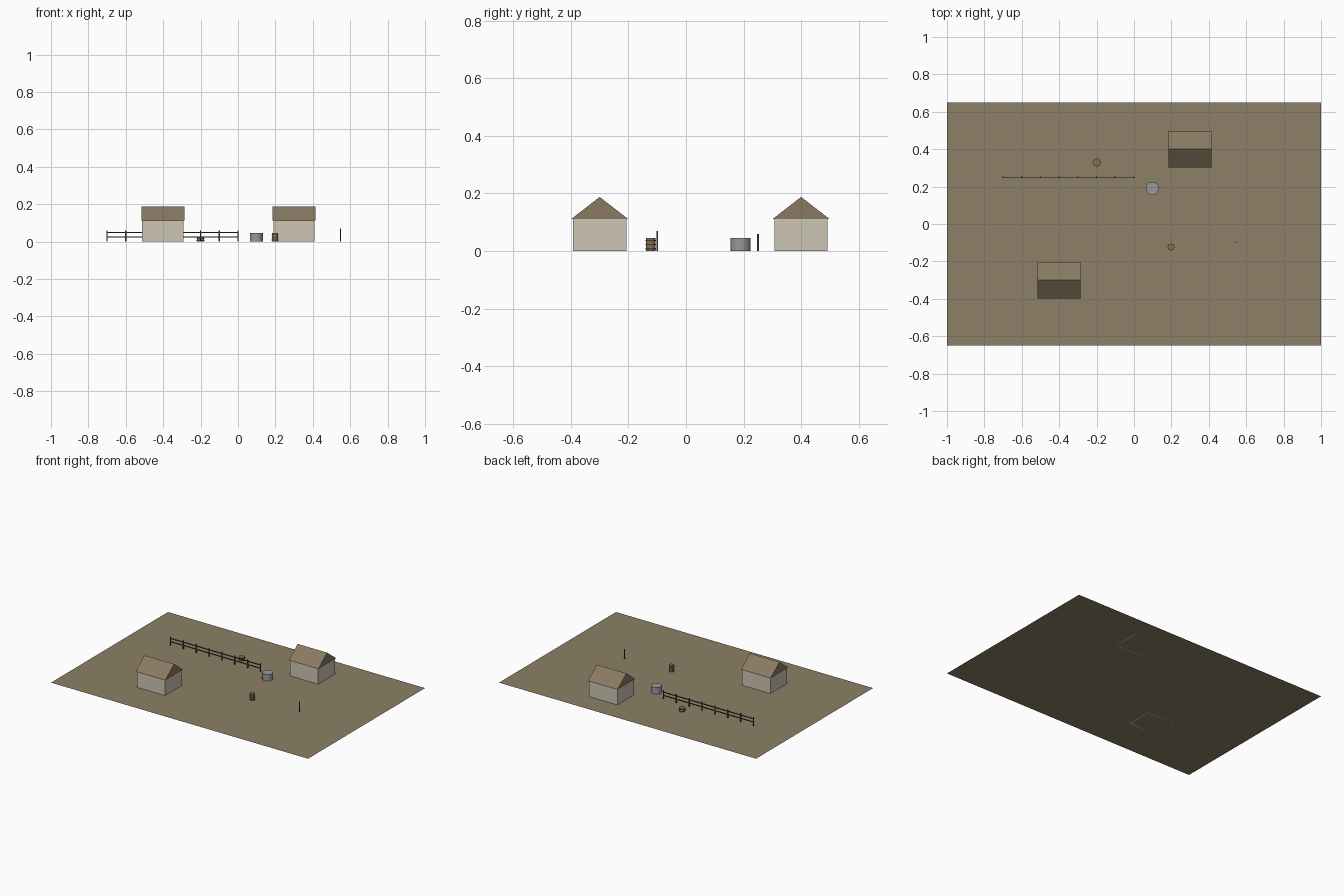
import bpy, bmesh, math

if "Cube" in bpy.data.objects:
    bpy.data.objects.remove(bpy.data.objects["Cube"])


def material(name, rgb):
    m = bpy.data.materials.new(name)
    lin = [((c / 255 + 0.055) / 1.055) ** 2.4 for c in rgb]
    m.diffuse_color = (*lin, 1)
    m.use_nodes = True
    m.node_tree.nodes["Principled BSDF"].inputs["Base Color"].default_value = m.diffuse_color
    return m


EARTH = material("dry earth", (140, 128, 102))
PLASTER = material("pale plaster", (206, 198, 180))
ROOF = material("brown roof", (137, 122, 98))
DARK = material("dark wood", (78, 66, 54))
METAL = material("grey metal", (152, 152, 152))
CASK = material("cask wood", (136, 112, 74))
IRON = material("dark iron", (62, 58, 54))


def finish(name, bm, mat, smooth=False):
    bmesh.ops.recalc_face_normals(bm, faces=bm.faces)
    mesh = bpy.data.meshes.new(name)
    bm.to_mesh(mesh)
    bm.free()
    mesh.materials.append(mat)
    ob = bpy.data.objects.new(name, mesh)
    bpy.context.collection.objects.link(ob)
    if smooth:
        bpy.ops.object.select_all(action='DESELECT')
        ob.select_set(True)
        bpy.context.view_layer.objects.active = ob
        bpy.ops.object.shade_smooth_by_angle(angle=math.radians(40))
    return ob


def box(name, mat, center, size):
    bm = bmesh.new()
    bmesh.ops.create_cube(bm, size=1)
    for v in bm.verts:
        v.co = [c + s * k for c, s, k in zip(center, size, v.co)]
    return finish(name, bm, mat)


def cylinder(name, mat, x, y, z0, z1, r, segments=24):
    bm = bmesh.new()
    bmesh.ops.create_cone(bm, cap_ends=True, segments=segments,
                          radius1=r, radius2=r, depth=z1 - z0)
    bmesh.ops.translate(bm, verts=bm.verts, vec=(x, y, (z0 + z1) / 2))
    return finish(name, bm, mat, True)


def hut(label, x, y):
    # hollow shell of four thin walls
    hx, hy, h, t = 0.11, 0.0925, 0.112, 0.008
    for s, side in ((-1, "front"), (1, "back")):
        box(f"{label}_{side}_wall", PLASTER,
            (x, y + s * (hy - t / 2), h / 2), (2 * hx, t, h))
    for s, side in ((-1, "left"), (1, "right")):
        box(f"{label}_{side}_wall", PLASTER,
            (x + s * (hx - t / 2), y, h / 2), (t, 2 * (hy - t), h))
    # solid gabled roof
    bm = bmesh.new()
    gable = [bm.verts.new((x - 0.115, y + dy, z))
             for dy, z in ((-0.098, h), (0.098, h), (0, 0.188))]
    face = bm.faces.new(gable)
    out = bmesh.ops.extrude_face_region(bm, geom=[face])
    moved = [g for g in out["geom"] if isinstance(g, bmesh.types.BMVert)]
    bmesh.ops.translate(bm, verts=moved, vec=(0.23, 0, 0))
    finish(f"{label}_roof", bm, ROOF)


def cask(label, x, y, r, height, hoops):
    cylinder(label, CASK, x, y, 0, height, r, 20)
    for i, z in enumerate(hoops):
        cylinder(f"{label}_hoop_{i + 1}", IRON, x, y, z - 0.0018, z + 0.0018, r + 0.0015, 20)


# ground sheet
bm = bmesh.new()
bm.faces.new([bm.verts.new(p) for p in
              ((-1, -0.65, 0), (1, -0.65, 0), (1, 0.65, 0), (-1, 0.65, 0))])
finish("ground", bm, EARTH)

hut("near_hut", -0.402, -0.30)
hut("far_hut", 0.299, 0.40)

# rail fence
for i in range(8):
    box(f"fence_post_{i + 1}", DARK, (-0.7 + 0.1 * i, 0.25, 0.03), (0.006, 0.006, 0.06))
for i, z in enumerate((0.025, 0.048)):
    box(f"fence_rail_{i + 1}", DARK, (-0.35, 0.25, z), (0.7, 0.004, 0.006))

# water tank, barrel, tub and lone post
cylinder("water_tank", METAL, 0.098, 0.19, 0, 0.046, 0.035)
cask("barrel", 0.198, -0.123, 0.0165, 0.045, (0.008, 0.0225, 0.037))
cask("tub", -0.2, 0.329, 0.0195, 0.023, (0.006, 0.017))
box("lone_post", DARK, (0.549, -0.1, 0.035), (0.005, 0.005, 0.07))
